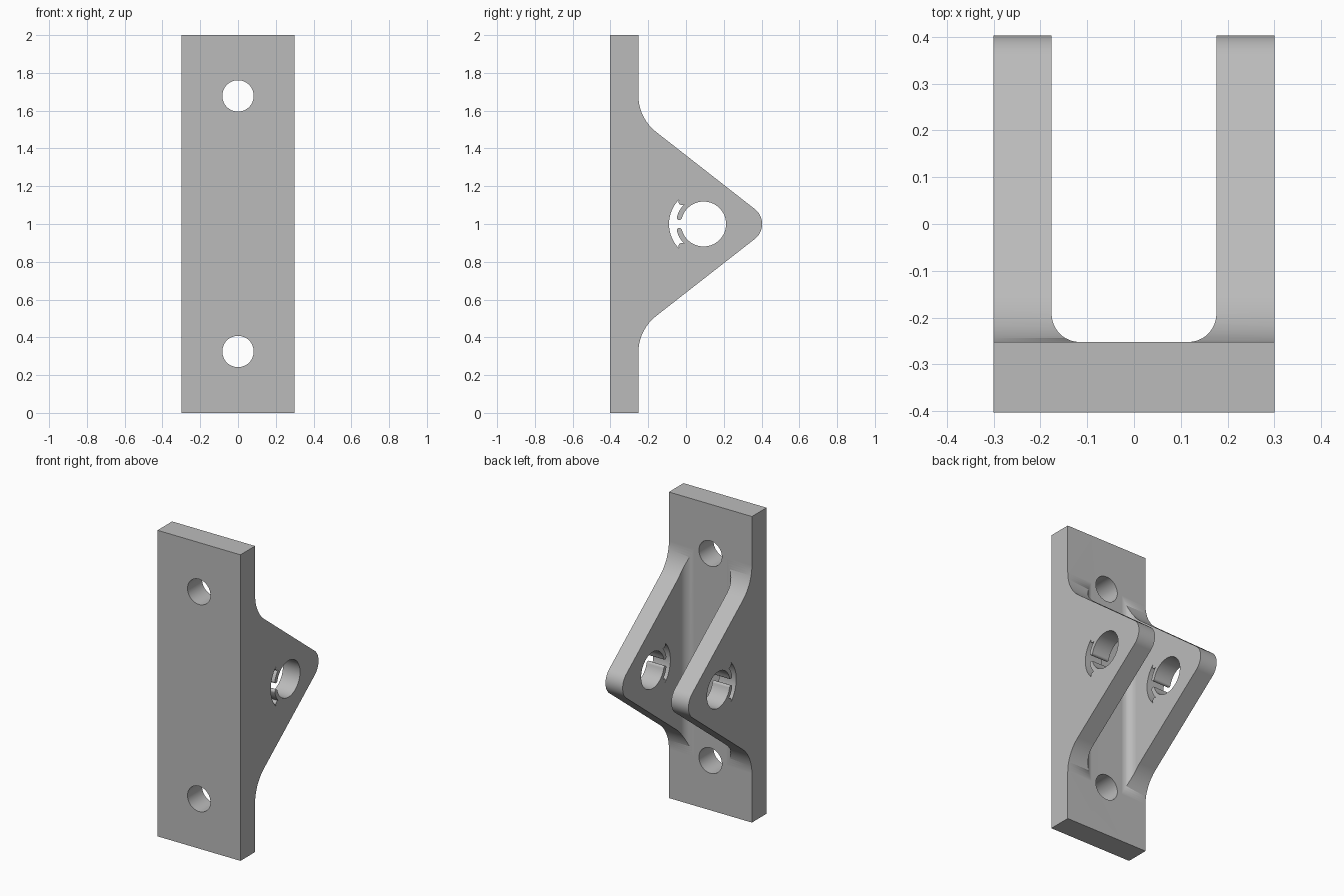
import bpy
import bmesh
from math import sin, cos, pi, radians, atan2
from mathutils import Vector

cube = bpy.data.objects.get("Cube")
if cube:
    bpy.data.objects.remove(cube)

grey = bpy.data.materials.new("plain grey")
grey.use_nodes = True
grey.diffuse_color = (0.5, 0.5, 0.5, 1)
grey.node_tree.nodes["Principled BSDF"].inputs["Base Color"].default_value = (0.5, 0.5, 0.5, 1)


def arc(cx, cy, r, start, end, steps=16):
    """Points on an arc, angles in degrees."""
    angles = [radians(start + (end - start) * i / steps) for i in range(steps + 1)]
    return [(cx + r * cos(a), cy + r * sin(a)) for a in angles]


def prism(name, points, axis, low, high):
    """Extrude a closed outline along one axis."""
    place = {"x": lambda p, d: (d, p[0], p[1]),
             "y": lambda p, d: (p[0], d, p[1]),
             "z": lambda p, d: (p[0], p[1], d)}[axis]
    bm = bmesh.new()
    face = bm.faces.new([bm.verts.new(place(p, low)) for p in points])
    top = bmesh.ops.extrude_face_region(bm, geom=[face])["geom"]
    shift = Vector(place((0, 0), high - low))
    bmesh.ops.translate(bm, vec=shift, verts=[v for v in top if isinstance(v, bmesh.types.BMVert)])
    bmesh.ops.recalc_face_normals(bm, faces=bm.faces)
    mesh = bpy.data.meshes.new(name)
    bm.to_mesh(mesh)
    bm.free()
    mesh.materials.append(grey)
    obj = bpy.data.objects.new(name, mesh)
    bpy.context.collection.objects.link(obj)
    return obj


def apply_all(obj):
    bpy.context.view_layer.objects.active = obj
    for mod in list(obj.modifiers):
        bpy.ops.object.modifier_apply(modifier=mod.name)


def cut(obj, cutter):
    cutter.hide_render = True
    mod = obj.modifiers.new("cut", "BOOLEAN")
    mod.operation, mod.solver, mod.object = "DIFFERENCE", "EXACT", cutter
    apply_all(obj)
    bpy.data.objects.remove(cutter)


# Side outline: plate with a triangular lug, blended at its root and tip
half_width, depth, plate_back, mid = 0.30, 0.403, -0.252, 1.0
slope = 38
ny, nz = sin(radians(slope)), cos(radians(slope))
tip_r, root_r = 0.10, 0.245
tip_y = depth - tip_r
root_y = plate_back + root_r
root_z = (ny * tip_y + tip_r + root_r - ny * root_y) / nz
upper = [(-depth, 1), (plate_back, 1)]
upper += arc(root_y, root_z, root_r, 180, 270 - slope, 14)
upper += arc(tip_y, 0, tip_r, 90 - slope, 0, 12)
lower = [(y, -z) for y, z in reversed(upper[:-1])]
outline = [(y, z + mid) for y, z in upper + lower]
bracket = prism("clevis_bracket", outline, "x", -half_width, half_width)

# Channel between the two lugs, with rounded floor corners
gap, fillet = 0.176, 0.06
floor_corner = arc(gap - fillet, plate_back + fillet, fillet, 0, -90, 12)
channel = [(gap, 0.6)] + floor_corner
channel += [(-x, y) for x, y in reversed(channel)]
cut(bracket, prism("channel_cutter", channel, "z", -0.1, 2.1))

# Mounting holes through the plate
for z in (0.325, 1.678):
    cut(bracket, prism("mount_cutter", arc(0, z, 0.083, 0, 360, 48)[:-1], "y", -0.6, 0.1))

# Pin bore opening into a curved relief slot, leaving two round-ended spring fingers
bore_y, bore_r, slot_in, slot_out = 0.093, 0.119, 0.146, 0.183
finger, slot_end = 165, 134
finger_r, finger_mid = (slot_in - bore_r) / 2, (slot_in + bore_r) / 2
cap_r, cap_mid = (slot_out - slot_in) / 2, (slot_out + slot_in) / 2
t, e = radians(finger), radians(slot_end)
half = arc(0, 0, bore_r, 0, finger, 36)
half += arc(finger_mid * cos(t), finger_mid * sin(t), finger_r, finger + 180, finger, 10)[1:]
half += arc(0, 0, slot_in, finger, slot_end, 10)[1:]
half += arc(cap_mid * cos(e), cap_mid * sin(e), cap_r, slot_end + 180, slot_end, 10)[1:]
half += arc(0, 0, slot_out, slot_end, 180, 14)[1:]
# The finger end bulges towards the opening
for i in range(37, 47):
    y, z = half[i]
    a = radians(finger + 180 - 180 * (i - 36) / 10)
    tangent = sin(a - t)
    half[i] = (finger_mid * cos(t) + finger_r * (cos(a - t) * cos(t) - abs(tangent) * sin(t)),
               finger_mid * sin(t) + finger_r * (cos(a - t) * sin(t) + abs(tangent) * cos(t)))
    # Sweep onwards along the bore circle rather than back into the finger
    half[i] = (half[i][0], half[i][1])
full = half + [(y, -z) for y, z in reversed(half[1:-1])]
bore = [(y + bore_y, z + mid) for y, z in full]
cut(bracket, prism("pin_cutter", bore, "x", -0.5, 0.5))

# Smooth curved walls, crisp edges
bpy.ops.object.select_all(action="DESELECT")
bracket.select_set(True)
bpy.context.view_layer.objects.active = bracket
bpy.ops.object.shade_smooth_by_angle(angle=radians(30))
weighted = bracket.modifiers.new("weighted", "WEIGHTED_NORMAL")
weighted.keep_sharp = True
apply_all(bracket)
